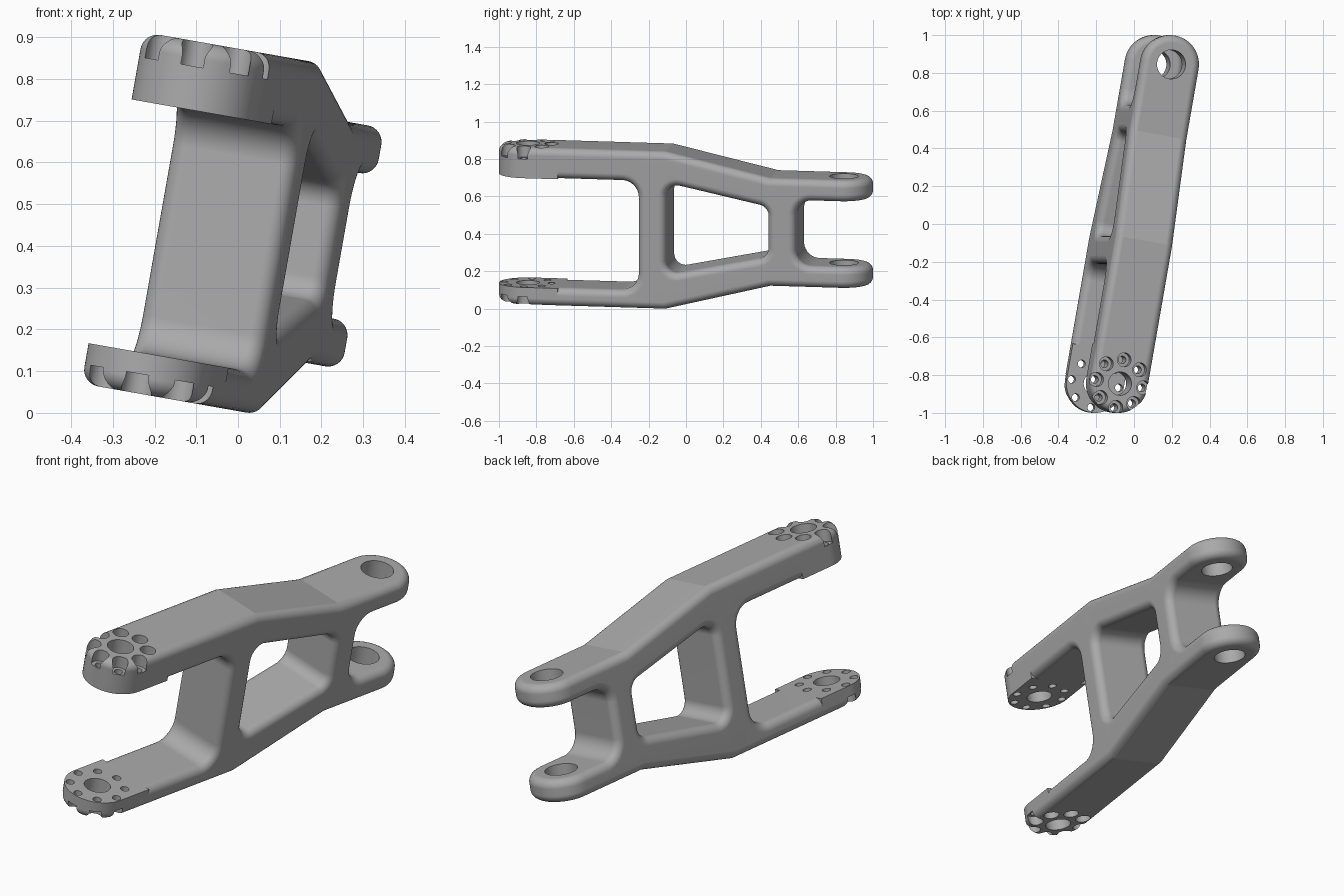
import bpy, bmesh, math
from mathutils import Matrix, Vector

if "Cube" in bpy.data.objects:
    bpy.data.objects.remove(bpy.data.objects["Cube"])

R = 0.155          # half width of the arms and radius of their ends
F = 0.04           # edge rounding
C = 0.858          # distance of end hole centres from the middle
STEPS = 8
FRONT, BACK = 0.67, 0.74   # where the arms meet the end pieces
POSE = (Matrix.Translation((0, 0, 0.446)) @ Matrix.Rotation(math.radians(10), 4, 'Y')
        @ Matrix.Rotation(math.radians(-10), 4, 'Z'))

gray = bpy.data.materials.new("cast_gray")
gray.diffuse_color = (0.40, 0.40, 0.40, 1)
gray.use_nodes = True
gray.node_tree.nodes["Principled BSDF"].inputs["Base Color"].default_value = gray.diffuse_color


def add_object(name, bm):
    bmesh.ops.recalc_face_normals(bm, faces=bm.faces[:])
    mesh = bpy.data.meshes.new(name)
    bm.to_mesh(mesh)
    bm.free()
    ob = bpy.data.objects.new(name, mesh)
    bpy.context.collection.objects.link(ob)
    mesh.materials.append(gray)
    return ob


def activate(ob):
    bpy.ops.object.select_all(action='DESELECT')
    ob.select_set(True)
    bpy.context.view_layer.objects.active = ob


def finish(ob):
    activate(ob)
    bpy.ops.object.shade_smooth_by_angle(angle=math.radians(12.2))
    ob.modifiers.new("even_shading", 'WEIGHTED_NORMAL').keep_sharp = True
    ob.matrix_world = POSE


def fillet():
    """(drop from the face, inset) pairs from the side wall up to the face."""
    for k in range(STEPS + 1):
        a = math.pi / 2 * k / STEPS
        yield F * (1 - math.sin(a)), F * (1 - math.cos(a))


def inset_outline(corners, d, segs=10):
    """Inset a cornered outline to its left by d and round its corners."""
    n = len(corners)
    p = [Vector(c[:2]) for c in corners]
    dirs = [(p[(i + 1) % n] - p[i]).normalized() for i in range(n)]
    norm = [Vector((-e.y, e.x)) for e in dirs]
    dist = [0 if abs(e.x) < 1e-6 and abs(p[i].x) > 0.65 else d for i, e in enumerate(dirs)]
    out = []
    for i in range(n):
        n0, n1 = norm[i - 1], norm[i]
        c0, c1 = n0.dot(p[i]) + dist[i - 1], n1.dot(p[i]) + dist[i]
        det = n0.x * n1.y - n0.y * n1.x
        q = Vector(((c0 * n1.y - c1 * n0.y) / det, (n0.x * c1 - n1.x * c0) / det))
        if corners[i][2] == 0:
            out.append(q)
            continue
        turn = math.atan2(det, n0.dot(n1))
        s = 1 if turn > 0 else -1
        r = corners[i][2] - s * d
        start = q - dirs[i - 1] * r * math.tan(abs(turn) / 2)
        centre = start + n0 * s * r
        for k in range(segs + 1):
            out.append(centre + Matrix.Rotation(turn * k / segs, 2) @ (start - centre))
    return out


def skin(bm, loops):
    n = len(loops[0])
    for a, b in zip(loops, loops[1:]):
        for i in range(n):
            j = (i + 1) % n
            bm.faces.new((a[i], a[j], b[j], b[i]))


# Frame: side outline with a tapered window, rounded towards both sides
outer = [(-FRONT, -.435, 0), (-.09, -.435, 0), (.48, -.293, 0), (BACK, -.293, 0),
         (BACK, -.177, 0), (.62, -.177, .085), (.62, .177, .085), (BACK, .177, 0),
         (BACK, .293, 0), (.48, .293, 0), (-.09, .42, 0), (-FRONT, .42, 0),
         (-FRONT, .256, 0), (-.235, .256, .09), (-.235, -.337, .09), (-FRONT, -.337, 0)]
window = [(-.085, -.25, .06), (-.085, .25, .06), (.47, .135, .06), (.47, -.135, .06)]

half = [(R - drop, d) for drop, d in fillet()]
layers = [(-x, d) for x, d in reversed(half)] + half
bm = bmesh.new()
rims = [[], []]
for shape in (outer, window):
    loops = [[bm.verts.new((x, q.x, q.y)) for q in inset_outline(shape, d)] for x, d in layers]
    skin(bm, loops)
    for rim, loop in zip(rims, (loops[0], loops[-1])):
        for i in range(len(loop)):
            rim.append(bm.edges.get((loop[i - 1], loop[i])))
for rim in rims:
    bmesh.ops.triangle_fill(bm, use_beauty=True, use_dissolve=False, edges=rim)
finish(add_object("link_frame", bm))


def end_piece(name, side, trim, lo, hi, round_lo, round_hi):
    """Half-round arm end, stacked in height."""
    low = [(lo + h, d) for h, d in reversed(list(fillet()))] if round_lo else [(lo, 0)]
    high = [(hi - h, d) for h, d in fillet()] if round_hi else [(hi, 0)]
    bm = bmesh.new()
    loops = []
    for z, d in low + high:
        r = R - d
        pts = [(r, trim)]
        pts += [(r * math.cos(math.pi * k / 36), C + r * math.sin(math.pi * k / 36))
                for k in range(37)]
        pts += [(-r, trim)]
        loops.append([bm.verts.new((x, side * y, z)) for x, y in pts])
    skin(bm, loops)
    bm.faces.new(loops[0])
    bm.faces.new(loops[-1])
    return add_object(name, bm)


def drill(ob, holes):
    """Cut upright round holes given as (x, y, radius, bottom, top)."""
    bm = bmesh.new()
    for x, y, r, lo, hi in holes:
        bmesh.ops.create_cone(bm, cap_ends=True, segments=32, radius1=r, radius2=r,
                              depth=hi - lo,
                              matrix=Matrix.Translation((x, y, (lo + hi) / 2)))
    cutter = add_object("hole_cutter", bm)
    cutter.hide_render = True
    mod = ob.modifiers.new("holes", 'BOOLEAN')
    mod.operation, mod.solver, mod.object = 'DIFFERENCE', 'EXACT', cutter
    activate(ob)
    bpy.ops.object.modifier_apply(modifier=mod.name)
    bpy.data.objects.remove(cutter)


# Rear pivot tabs, rounded on both faces
for name, lo, hi in (("upper_pivot_tab", .177, .293), ("lower_pivot_tab", -.293, -.177)):
    tab = end_piece(name, 1, BACK, lo, hi, True, True)
    drill(tab, [(0, C, .077, -1, 1)])
    finish(tab)

# Front bolt flanges, sharp inside, counterbored from outside
ring = [(.128 * math.sin(math.pi * k / 4), -C + .128 * math.cos(math.pi * k / 4))
        for k in range(8)]
for name, lo, hi, top in (("upper_bolt_flange", .256, .42, True),
                          ("lower_bolt_flange", -.435, -.337, False)):
    flange = end_piece(name, -1, FRONT, lo, hi, not top, top)
    span = (hi - .06, 1) if top else (-1, lo + .047)
    drill(flange, [(x, y, .037, *span) for x, y in ring] + [(0, -C, .062, -1, 1)])
    drill(flange, [(x, y, .02, -1, 1) for x, y in ring])
    finish(flange)
